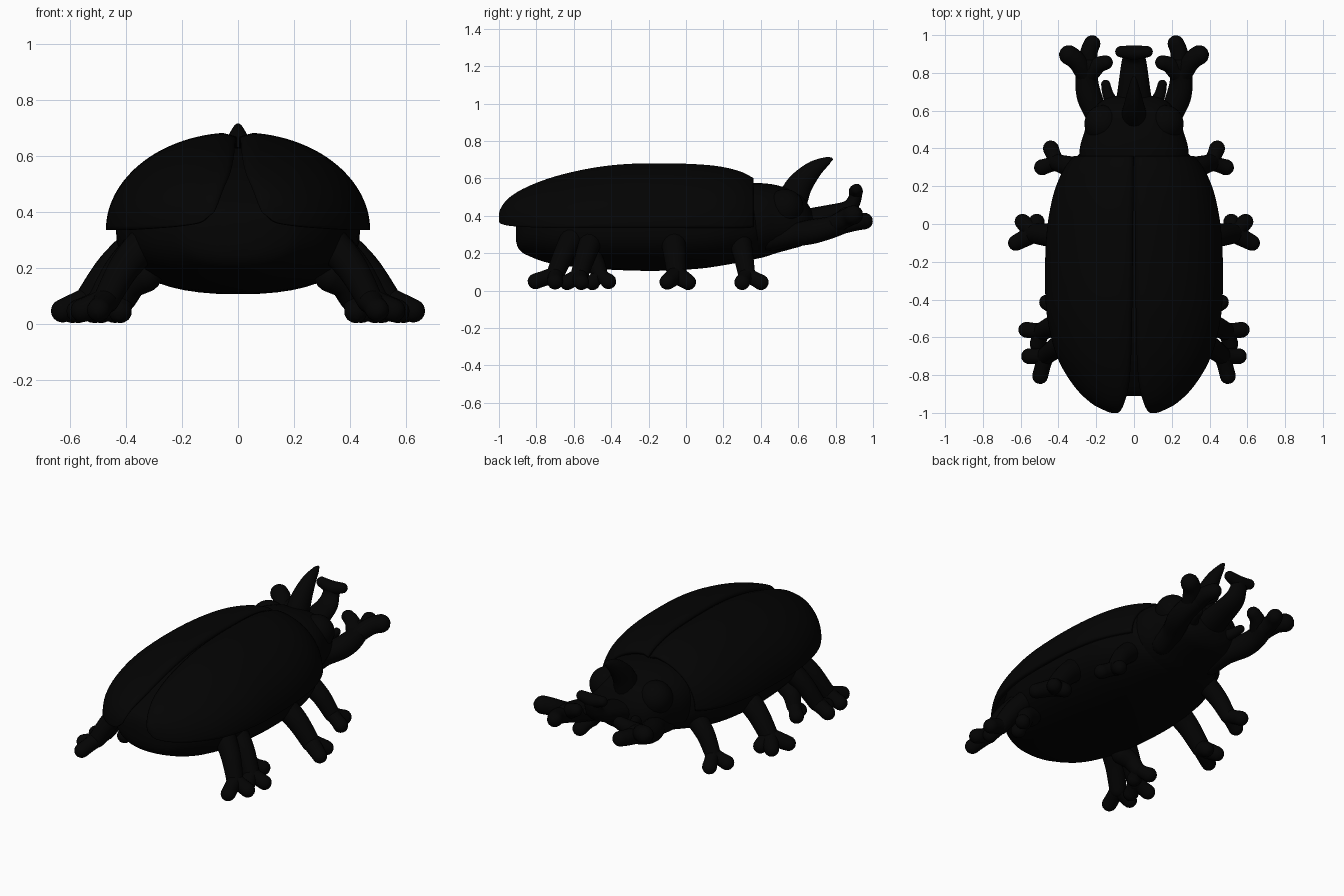
import bpy, bmesh, math
from mathutils import Vector

if "Cube" in bpy.data.objects:
    bpy.data.objects.remove(bpy.data.objects["Cube"])

mat = bpy.data.materials.new("black_shell")
mat.diffuse_color = (0.001, 0.001, 0.001, 1)
mat.use_nodes = True
mat.node_tree.nodes["Principled BSDF"].inputs["Base Color"].default_value = mat.diffuse_color


def smooth_rows(rows, n):
    """Catmull-Rom resampling of rows of numbers."""
    vs = [Vector(r) for r in rows]
    out = []
    for i in range(len(vs) - 1):
        a, b, c, d = vs[max(i - 1, 0)], vs[i], vs[i + 1], vs[min(i + 2, len(vs) - 1)]
        for k in range(n):
            t = k / n
            out.append(b + (c - a) * (t / 2) + (a * 2 - b * 5 + c * 4 - d) * (t * t / 2)
                       + (b * 3 - a - c * 3 + d) * (t ** 3 / 2))
    return out + [vs[-1]]


def skin(bm, rings, closed=True, caps=(True, True)):
    vr = [[bm.verts.new(p) for p in r] for r in rings]
    n = len(vr[0])
    for a, b in zip(vr, vr[1:]):
        for i in range(n if closed else n - 1):
            j = (i + 1) % n
            bm.faces.new((a[i], a[j], b[j], b[i]))
    if caps[0]:
        bm.faces.new(vr[0][::-1])
    if caps[1]:
        bm.faces.new(vr[-1])


def finish(name, bm, mirror=False, thick=0, angle=50):
    bmesh.ops.recalc_face_normals(bm, faces=bm.faces)
    me = bpy.data.meshes.new(name)
    bm.to_mesh(me)
    bm.free()
    ob = bpy.data.objects.new(name, me)
    bpy.context.collection.objects.link(ob)
    me.materials.append(mat)
    bpy.ops.object.select_all(action='DESELECT')
    ob.select_set(True)
    bpy.context.view_layer.objects.active = ob
    bpy.ops.object.shade_smooth_by_angle(angle=math.radians(angle))
    if thick:
        m = ob.modifiers.new("Thickness", 'SOLIDIFY')
        m.thickness, m.offset = thick, 0
    if mirror:
        m = ob.modifiers.new("Mirror", 'MIRROR')
        m.use_mirror_merge = False
    return ob


def tube(bm, pts, aspect=1, seg=16):
    """Round-ended tube through (x, y, z, radius) points."""
    rows = smooth_rows(pts, 6)
    P = [Vector(r[:3]) for r in rows]
    R = [r[3] for r in rows]
    t0, t1 = (P[1] - P[0]).normalized(), (P[-1] - P[-2]).normalized()
    angs = [math.radians(a) for a in (85, 60, 40, 20)]
    st = [(P[0] - t0 * R[0] * math.sin(a), R[0] * math.cos(a), t0) for a in angs]
    for i, p in enumerate(P):
        t = (P[min(i + 1, len(P) - 1)] - P[max(i - 1, 0)]).normalized()
        st.append((p, R[i], t))
    st += [(P[-1] + t1 * R[-1] * math.sin(a), R[-1] * math.cos(a), t1) for a in angs[::-1]]
    rings = []
    for p, r, t in st:
        s = t.cross(Vector((0, 0, 1))).normalized()
        u = s.cross(t)
        rings.append([p + s * (r * aspect * math.cos(k * math.tau / seg)) + u * (r * math.sin(k * math.tau / seg))
                      for k in range(seg)])
    skin(bm, rings)


def tubes(name, paths, mirror=True, aspect=1):
    bm = bmesh.new()
    for p in paths:
        tube(bm, p, aspect)
    return finish(name, bm, mirror)


def hull(name, rows, power=1.0, seg=48):
    """Loft of rows (y, half width, top z, widest z, bottom z)."""
    bm = bmesh.new()
    rings = []
    for y, w, zt, zm, zb in smooth_rows(rows, 5):
        ring = []
        for k in range(seg):
            a = k * math.tau / seg
            c, s = math.cos(a), math.sin(a)
            h = (zt - zm) if s > 0 else (zm - zb)
            ring.append((w * math.copysign(abs(c) ** power, c), y, zm + h * math.copysign(abs(s) ** power, s)))
        rings.append(ring)
    skin(bm, rings)
    return finish(name, bm)


# wing cases: (y, inner x, half width, top z, lower edge z)
rows = [(0.355, 0.0, 0.305, 0.595, 0.34), (0.28, 0.0, 0.36, 0.632, 0.335), (0.15, 0.0, 0.412, 0.66, 0.335),
        (-0.05, 0.002, 0.447, 0.672, 0.335), (-0.3, 0.004, 0.455, 0.67, 0.335), (-0.5, 0.007, 0.443, 0.648, 0.335),
        (-0.7, 0.012, 0.392, 0.602, 0.335), (-0.85, 0.025, 0.305, 0.545, 0.34), (-0.94, 0.05, 0.215, 0.49, 0.347),
        (-0.98, 0.07, 0.14, 0.44, 0.358), (-0.99, 0.082, 0.112, 0.41, 0.37)]
bm = bmesh.new()
rings = []
for y, xi, w, zt, zb in smooth_rows(rows, 5):
    ring = []
    for k in range(31):
        a = k / 30 * math.pi / 2
        dip = 0.014 * max(0, 1 - k / 2)
        ring.append((xi + 0.006 + (w - xi) * math.sin(a), y, zb + (zt - zb) * math.cos(a) - dip))
    rings.append(ring)
skin(bm, rings, closed=False, caps=(False, True))
finish("wing_case", bm, mirror=True, thick=0.02)

# abdomen and thorax underneath
hull("body", [(-0.91, 0.05, 0.36, 0.31, 0.27), (-0.895, 0.14, 0.41, 0.32, 0.225), (-0.85, 0.23, 0.45, 0.33, 0.19),
              (-0.72, 0.34, 0.53, 0.33, 0.145), (-0.5, 0.41, 0.6, 0.33, 0.118), (-0.2, 0.435, 0.63, 0.33, 0.106),
              (0.05, 0.42, 0.62, 0.33, 0.116), (0.2, 0.385, 0.6, 0.33, 0.136), (0.345, 0.31, 0.575, 0.34, 0.163),
              (0.4, 0.26, 0.5, 0.34, 0.18)], 0.85)

# head
hull("head", [(0.3, 0.29, 0.575, 0.37, 0.16), (0.4, 0.287, 0.575, 0.37, 0.175), (0.48, 0.265, 0.565, 0.37, 0.2),
              (0.56, 0.24, 0.54, 0.37, 0.222), (0.62, 0.205, 0.505, 0.365, 0.24), (0.66, 0.155, 0.45, 0.36, 0.27),
              (0.685, 0.07, 0.4, 0.355, 0.31)], 0.85)

# eyes
bm = bmesh.new()
bmesh.ops.create_uvsphere(bm, u_segments=24, v_segments=16, radius=0.1)
bmesh.ops.translate(bm, verts=bm.verts, vec=(0.163, 0.53, 0.443))
finish("eye", bm, mirror=True)

# pointed upper horn and flared lower horn
tubes("upper_horn", [[(0, 0.56, 0.46, 0.085), (0, 0.605, 0.56, 0.07), (0, 0.68, 0.645, 0.048),
                      (0, 0.755, 0.694, 0.022), (0, 0.775, 0.702, 0.01)]], mirror=False, aspect=0.85)
tubes("lower_horn", [[(0, 0.6, 0.36, 0.07), (0, 0.75, 0.4, 0.056), (0, 0.86, 0.435, 0.045),
                      (0, 0.9, 0.485, 0.036), (0, 0.908, 0.535, 0.034)]], mirror=False, aspect=1.45)
tubes("lower_horn_tip", [[(-0.07, 0.912, 0.542, 0.03), (0, 0.908, 0.53, 0.038), (0.07, 0.912, 0.542, 0.03)]],
      mirror=False)

# mouth feelers
tubes("feeler", [[(0.1, 0.62, 0.34, 0.035), (0.135, 0.68, 0.35, 0.03), (0.15, 0.74, 0.36, 0.024)]])

# forward-reaching clawed front legs
tubes("front_leg", [[(0.17, 0.45, 0.28, 0.07), (0.19, 0.56, 0.295, 0.062), (0.235, 0.67, 0.315, 0.066),
                     (0.25, 0.76, 0.335, 0.06), (0.24, 0.84, 0.36, 0.055)],
                    [(0.25, 0.78, 0.345, 0.05), (0.3, 0.86, 0.39, 0.05), (0.345, 0.895, 0.405, 0.052)],
                    [(0.24, 0.8, 0.345, 0.05), (0.24, 0.9, 0.365, 0.046), (0.222, 0.955, 0.372, 0.044)],
                    [(0.24, 0.79, 0.35, 0.05), (0.19, 0.84, 0.39, 0.043), (0.15, 0.855, 0.41, 0.038)]])


# walking legs: hip, ankle, then claw tips
def walking_leg(name, hip, ankle, claws, r=0.06):
    h, a = Vector(hip), Vector(ankle)
    m = h.lerp(a, 0.5) + Vector((0.01, 0, 0.01))
    paths = [[(*h, r * 1.15), (*m, r), (*a, r * 0.85)]]
    for c in claws:
        c = Vector(c)
        paths.append([(*a, r * 0.8), (*a.lerp(c, 0.5), r * 0.74), (*c, 0.042)])
    tubes(name, paths)


walking_leg("second_leg", (0.27, 0.29, 0.26), (0.41, 0.325, 0.085), [(0.487, 0.3, 0.045), (0.44, 0.4, 0.045)], 0.053)
walking_leg("middle_leg", (0.34, -0.07, 0.29), (0.53, -0.05, 0.085),
            [(0.625, -0.1, 0.047), (0.59, 0.012, 0.045), (0.515, 0.012, 0.045)], 0.062)
walking_leg("hind_leg", (0.32, -0.6, 0.3), (0.47, -0.7, 0.085), [(0.555, -0.7, 0.048), (0.497, -0.805, 0.05)], 0.056)
walking_leg("hind_inner_leg", (0.33, -0.5, 0.29), (0.49, -0.57, 0.08),
            [(0.57, -0.56, 0.045), (0.51, -0.635, 0.045)], 0.056)
walking_leg("hind_small_leg", (0.33, -0.5, 0.17), (0.41, -0.46, 0.085), [(0.46, -0.415, 0.05), (0.42, -0.5, 0.045)], 0.05)
